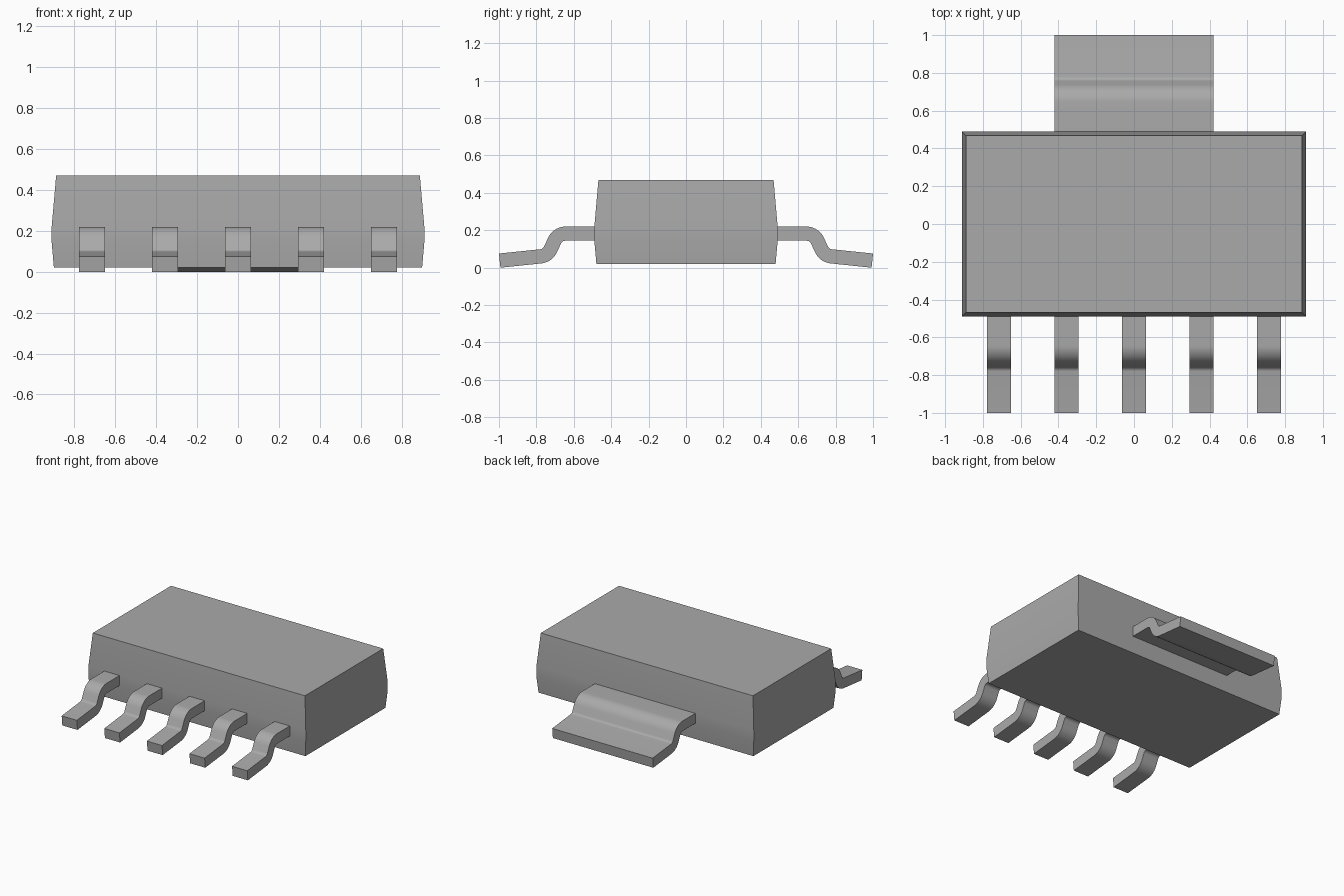
import bpy
import bmesh
from math import radians, sin, cos, tan
from mathutils import Vector

cube = bpy.data.objects.get("Cube")
if cube:
    bpy.data.objects.remove(cube)

grey = bpy.data.materials.new("plain grey")
grey.use_nodes = True
colour = (0.4, 0.4, 0.4, 1)
grey.diffuse_color = colour
grey.node_tree.nodes["Principled BSDF"].inputs["Base Color"].default_value = colour

T = 0.076                      # sheet metal thickness
LEAD_Z = 0.144                 # underside of the lead where it leaves the body
DRAFT = tan(radians(5))        # taper of the moulded body


def finish(name, bm):
    bmesh.ops.recalc_face_normals(bm, faces=bm.faces)
    mesh = bpy.data.meshes.new(name)
    bm.to_mesh(mesh)
    bm.free()
    mesh.materials.append(grey)
    obj = bpy.data.objects.new(name, mesh)
    bpy.context.collection.objects.link(obj)
    bpy.ops.object.select_all(action="DESELECT")
    obj.select_set(True)
    bpy.context.view_layer.objects.active = obj
    bpy.ops.object.shade_smooth_by_angle(angle=radians(30))
    return obj


def make_body():
    """Rectangular rings, widest in the band where the leads come out."""
    bm = bmesh.new()
    lo, hi, base, top = LEAD_Z, LEAD_Z + T, 0.02, 0.47
    rings = []
    for z, inset in ((base, (lo - base) * DRAFT), (lo, 0), (hi, 0),
                     (top, (top - hi) * DRAFT)):
        x, y = 0.911 - inset, 0.49 - inset
        rings.append([bm.verts.new((sx * x, sy * y, z))
                      for sx, sy in ((-1, -1), (1, -1), (1, 1), (-1, 1))])
    for a, b in zip(rings, rings[1:]):
        for i in range(4):
            j = (i + 1) % 4
            bm.faces.new((a[i], a[j], b[j], b[i]))
    bm.faces.new(rings[0])
    bm.faces.new(rings[-1])
    finish("body", bm)


def lead_profile():
    """Upper and lower edges of the S-bent lead, as (distance, height)."""
    r, bend, slope, steps = 0.026, radians(65), radians(5.8), 10
    upper, lower = [(0.45, LEAD_Z + T)], [(0.45, LEAD_Z)]
    # first bend, turning down
    c1 = Vector((0.645, LEAD_Z - r))
    for i in range(steps + 1):
        a = bend * i / steps
        n = Vector((sin(a), cos(a)))
        upper.append(c1 + n * (r + T))
        lower.append(c1 + n * r)
    # second bend, turning out to the sloping foot
    n, t = Vector((sin(bend), cos(bend))), Vector((cos(bend), -sin(bend)))
    c2 = c1 + n * (2 * r + T) + t * 0.05
    for i in range(steps + 1):
        a = bend + (slope - bend) * i / steps
        n = Vector((sin(a), cos(a)))
        upper.append(c2 - n * r)
        lower.append(c2 - n * (r + T))
    # foot with a square-cut end
    t = Vector((cos(slope), -sin(slope)))
    tip = upper[-1] + t * ((1 - upper[-1].x) / t.x)
    upper.append(tip)
    lower.append(tip - n * T)
    drop = lower[-1].y
    return upper, lower, drop


def make_lead(name, x, width, side):
    """Extrude the lead profile across its width; side is -1 front, 1 back."""
    bm = bmesh.new()
    upper, lower, drop = lead_profile()
    count = len(upper)
    outline = list(upper) + list(reversed(lower))
    # settle the foot onto the ground, keeping the root level
    pts = [(d, z - drop * max(0, min(1, (d - 0.65) / 0.15))) for d, z in outline]
    left, right = [[bm.verts.new((x + s * width / 2, side * d, z))
                    for d, z in pts] for s in (1, -1)]
    total = len(pts)
    for i in range(total):
        j = (i + 1) % total
        bm.faces.new((left[i], left[j], right[j], right[i]))
    for row in (left, right):
        for i in range(count - 1):
            k = total - 1 - i
            bm.faces.new((row[i], row[i + 1], row[k - 1], row[k]))
    finish(name, bm)


make_body()
for i in range(5):
    make_lead(f"pin_{i + 1}", (i - 2) * 0.357, 0.127, -1)
make_lead("heat_tab", 0, 0.842, 1)
